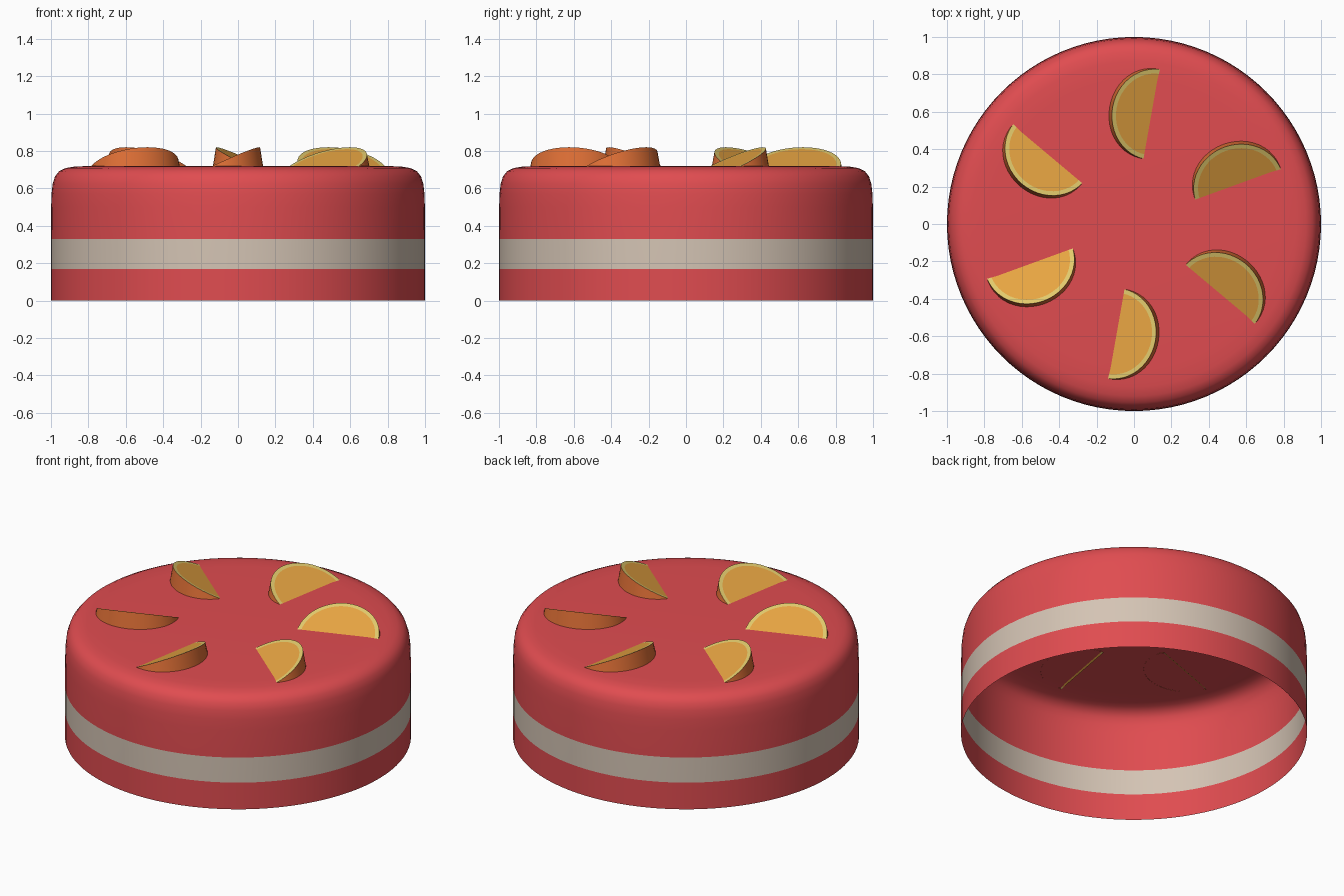
import bpy, bmesh
from math import sin, cos, pi, radians

if "Cube" in bpy.data.objects:
    bpy.data.objects.remove(bpy.data.objects["Cube"])


def material(name, rgb):
    m = bpy.data.materials.new(name)
    lin = [(c / 255 / 12.92) if c < 11 else ((c / 255 + 0.055) / 1.055) ** 2.4 for c in rgb]
    m.diffuse_color = (*lin, 1)
    m.use_nodes = True
    m.node_tree.nodes["Principled BSDF"].inputs["Base Color"].default_value = m.diffuse_color
    return m


red = material("red icing", (224, 76, 80))
cream = material("cream filling", (212, 196, 180))
flesh = material("orange flesh", (232, 165, 66))
pith = material("yellow pith", (226, 202, 108))
peel = material("orange peel", (224, 112, 54))


def make_object(name, bm, mats):
    me = bpy.data.meshes.new(name)
    bm.to_mesh(me)
    bm.free()
    for m in mats:
        me.materials.append(m)
    ob = bpy.data.objects.new(name, me)
    bpy.context.collection.objects.link(ob)
    bpy.ops.object.select_all(action='DESELECT')
    ob.select_set(True)
    bpy.context.view_layer.objects.active = ob
    bpy.ops.object.shade_smooth_by_angle(angle=radians(35))
    return ob


def strip(bm, a, b, mat):
    # join two rows of vertices with quads
    for i in range(len(a) - 1):
        f = bm.faces.new((a[i], a[i + 1], b[i + 1], b[i]))
        f.material_index = mat


# cake body: open-bottomed shell with a soft top edge and a cream band
TOP = 0.72
profile = [(1, 0), (1, 0.17), (1, 0.33), (0.999, 0.50), (0.997, 0.57), (0.991, 0.625),
           (0.978, 0.665), (0.955, 0.693), (0.92, 0.709), (0.87, 0.717), (0.78, TOP)]
N = 96
bm = bmesh.new()
rings = []
for r, z in profile:
    ring = [bm.verts.new((r * cos(2 * pi * i / N), r * sin(2 * pi * i / N), z)) for i in range(N)]
    rings.append(ring + ring[:1])
for j in range(len(rings) - 1):
    strip(bm, rings[j], rings[j + 1], 1 if j == 1 else 0)
bm.faces.new(rings[-1][:-1])
make_object("cake_body", bm, [red, cream])

# six half slices, straight edge sunk in the icing, curved edge raised
R, RISE, SEG = 0.243, 0.105, 24


def slice_half(index, angle):
    bm = bmesh.new()
    ca, sa = cos(angle), sin(angle)

    def row(radius, lean=0.0, bottom=False):
        out = []
        for i in range(SEG + 1):
            t = pi * i / SEG
            u = 0.595 + (radius + lean * sin(t)) * cos(t)
            v = (radius * 0.91 + lean) * sin(t)
            z = TOP - 0.005 + RISE * sin(t) * radius / R
            if bottom:
                z = min(TOP - 0.001, z - 0.001)
            out.append(bm.verts.new((u * ca - v * sa, u * sa + v * ca, z)))
        return out

    base, outer, inner = row(R, 0.016, True), row(R), row(R - 0.024)
    strip(bm, base, outer, 2)
    strip(bm, outer, inner, 1)
    bm.faces.new(inner).material_index = 0
    make_object(f"orange_slice_{index}", bm, [flesh, pith, peel])


for k in range(6):
    slice_half(k + 1, radians(20 + 60 * k))
